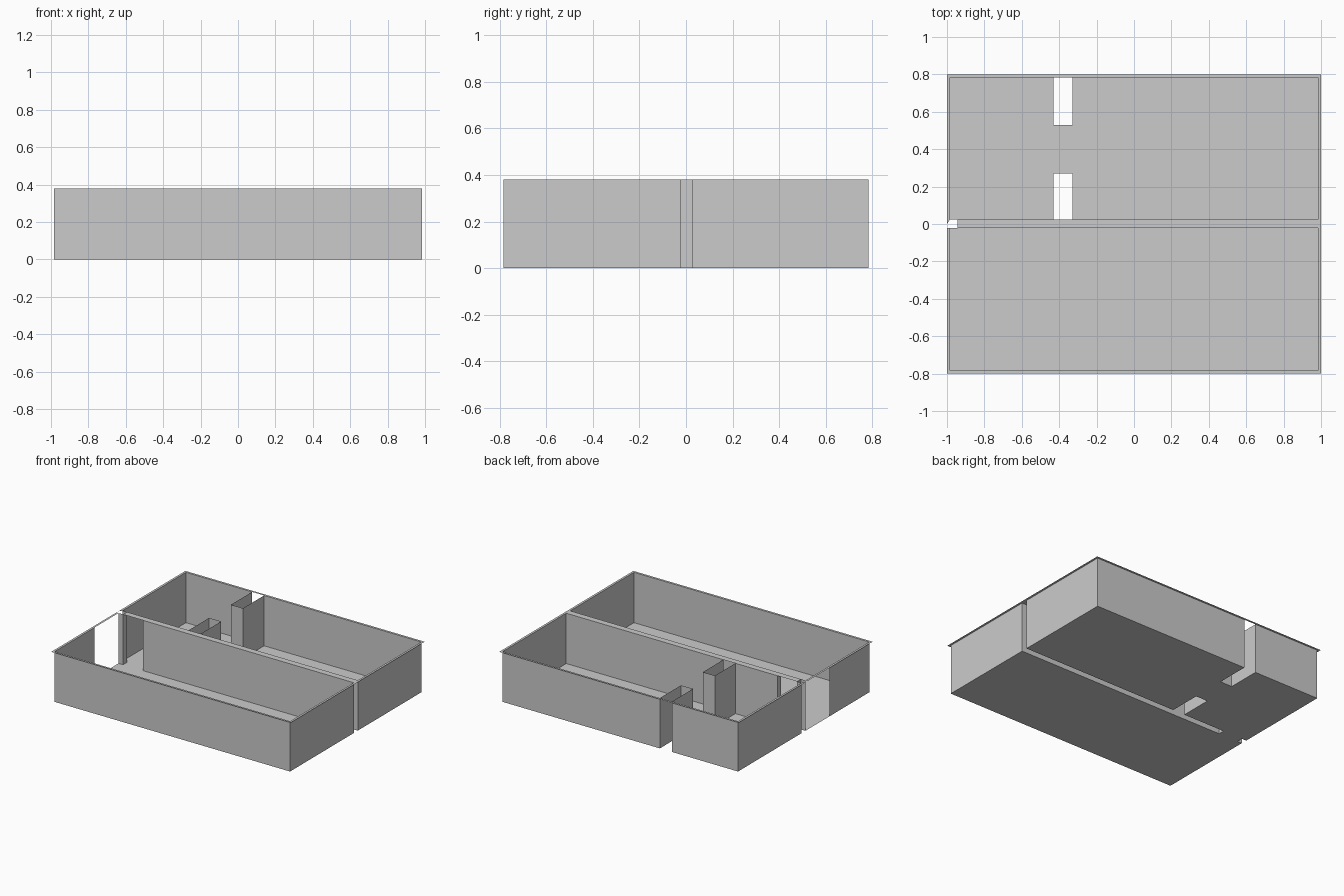
import bpy

if "Cube" in bpy.data.objects:
    bpy.data.objects.remove(bpy.data.objects["Cube"])

W, D, H = 0.983, 0.783, 0.38      # wall half width, half depth, height
A, B = -0.022, 0.025              # two faces of the hollow divider
XL, XR = -0.43, -0.33             # hollow partition stubs


def mesh_object(name, verts, faces):
    mesh = bpy.data.meshes.new(name)
    mesh.from_pydata(verts, [], faces)
    mesh.validate()
    obj = bpy.data.objects.new(name, mesh)
    bpy.context.collection.objects.link(obj)
    return obj


# Floor plan outline, counter-clockwise, wrapping every hollow wall
plan = [
    (-W, -D), (W, -D), (W, A), (-0.78, A), (-0.78, B),
    (XL, B), (XL, 0.27), (XR, 0.27), (XR, B),
    (W, B), (W, D), (XR, D), (XR, 0.53), (XL, 0.53), (XL, D),
    (-W, D), (-W, B), (-0.945, B), (-0.945, A), (-W, A), (-W, -0.31),
]
n = len(plan)
mesh_object("floor", [(x, y, 0) for x, y in plan], [range(n)])

# Walls rise from the outline, leaving the side entrance open
entrance = 19
mesh_object(
    "walls",
    [(x, y, z) for z in (0, H) for x, y in plan],
    [(i, (i + 1) % n, (i + 1) % n + n, i + n) for i in range(n) if i != entrance],
)


# Thin flat rim along the wall tops
def rim(name, points):
    mesh_object(name, [(x, y, H) for x, y in points], [range(len(points))])


for side, s in (("front", -1), ("back", 1)):
    rim(side + "_rim", [(-1, s * 0.8), (1, s * 0.8), (W, s * D), (-W, s * D)][::-s])
rim("right_rim", [(W, -D), (1, -0.8), (1, 0.8), (W, D)])
rim("left_front_rim", [(-1, -0.8), (-W, -D), (-W, A), (-1, A)])
rim("left_back_rim", [(-1, 0), (-W, B), (-W, D), (-1, 0.8)])

# Divider cap and the bridge over the inner doorway
rim("divider_cap_front", [(-0.78, A), (W, A), (W, 0), (-0.78, 0)])
rim("divider_cap_back", [(-0.78, 0), (W, 0), (W, B), (-0.78, B)])
rim("doorway_bridge", [(-0.945, A), (-0.78, A), (-0.78, B), (-0.945, B)])
